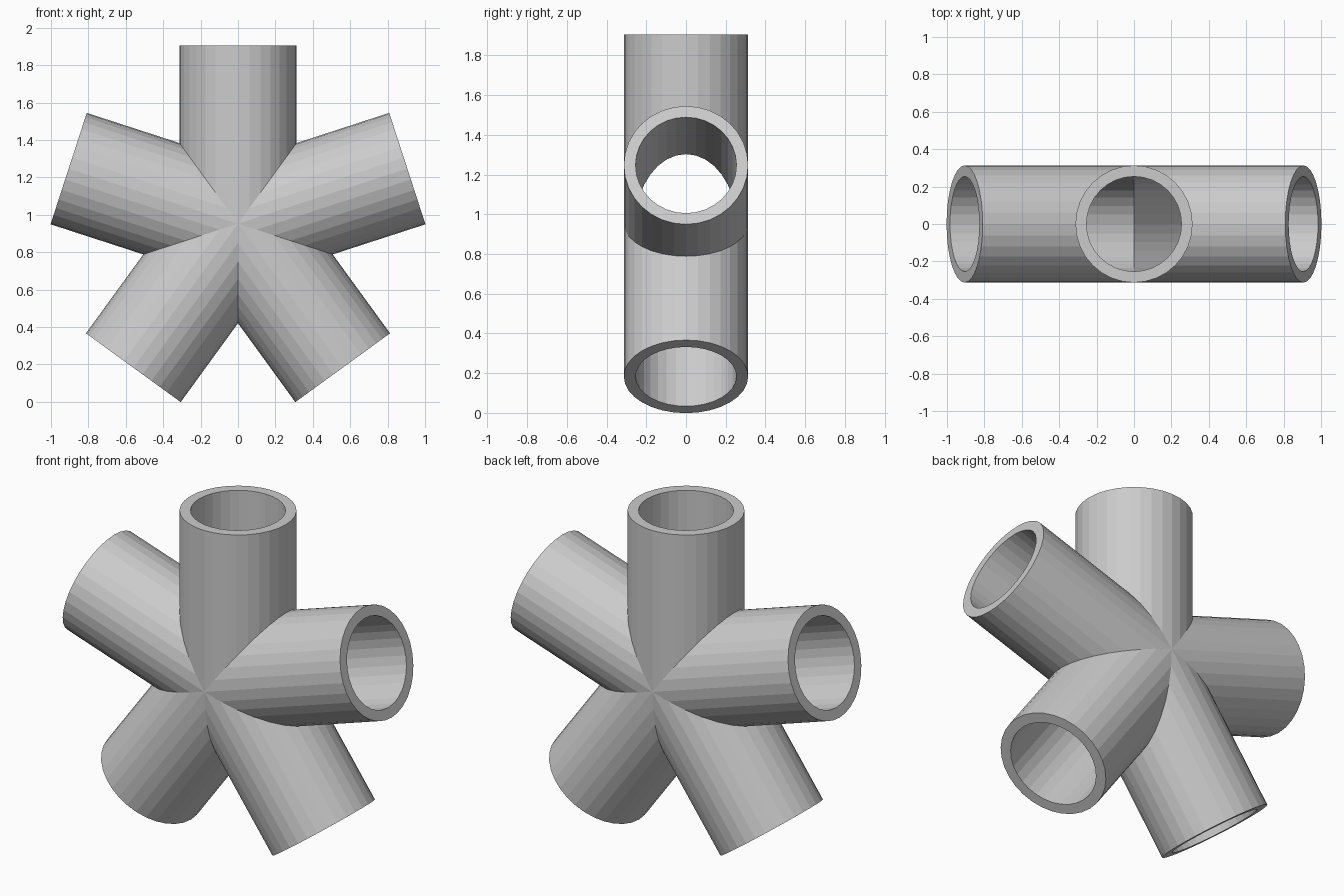
import bpy, bmesh
from math import sin, cos, tan, pi, radians

if "Cube" in bpy.data.objects:
    bpy.data.objects.remove(bpy.data.objects["Cube"])

ARMS, SIDES = 5, 32
R_OUT, R_IN = 0.313, 0.254      # pipe radii
LENGTH, HUB_Z = 0.952, 0.953    # arm length from the hub, hub height

bm = bmesh.new()


def ring(angle, radius, mitred):
    """Circle of an arm: flat at the open end, or mitred where neighbours meet."""
    verts = []
    for i in range(SIDES):
        t = 2 * pi * i / SIDES
        u, y = radius * cos(t), radius * sin(t)
        d = abs(u) / tan(pi / ARMS) if mitred else LENGTH
        verts.append(bm.verts.new((d * cos(angle) - u * sin(angle), y,
                                   HUB_Z + d * sin(angle) + u * cos(angle))))
    return verts


def bridge(a, b):
    for i in range(SIDES):
        j = (i + 1) % SIDES
        bm.faces.new((a[i], a[j], b[j], b[i]))


# Each arm: outer wall, open rim, inner bore
for k in range(ARMS):
    angle = radians(90) + 2 * pi * k / ARMS
    loops = [ring(angle, R_OUT, True), ring(angle, R_OUT, False),
             ring(angle, R_IN, False), ring(angle, R_IN, True)]
    for a, b in zip(loops, loops[1:]):
        bridge(a, b)

# Weld the mitred seams into one hollow fitting
bmesh.ops.remove_doubles(bm, verts=bm.verts, dist=0.0005)
bmesh.ops.recalc_face_normals(bm, faces=bm.faces)

# Outer and inner skins are joined by the rims; make sure they face outward
if bm.calc_volume(signed=True) < 0:
    bmesh.ops.reverse_faces(bm, faces=bm.faces)

mesh = bpy.data.meshes.new("five_way_pipe_fitting")
bm.to_mesh(mesh)
bm.free()
obj = bpy.data.objects.new("five_way_pipe_fitting", mesh)
bpy.context.collection.objects.link(obj)
